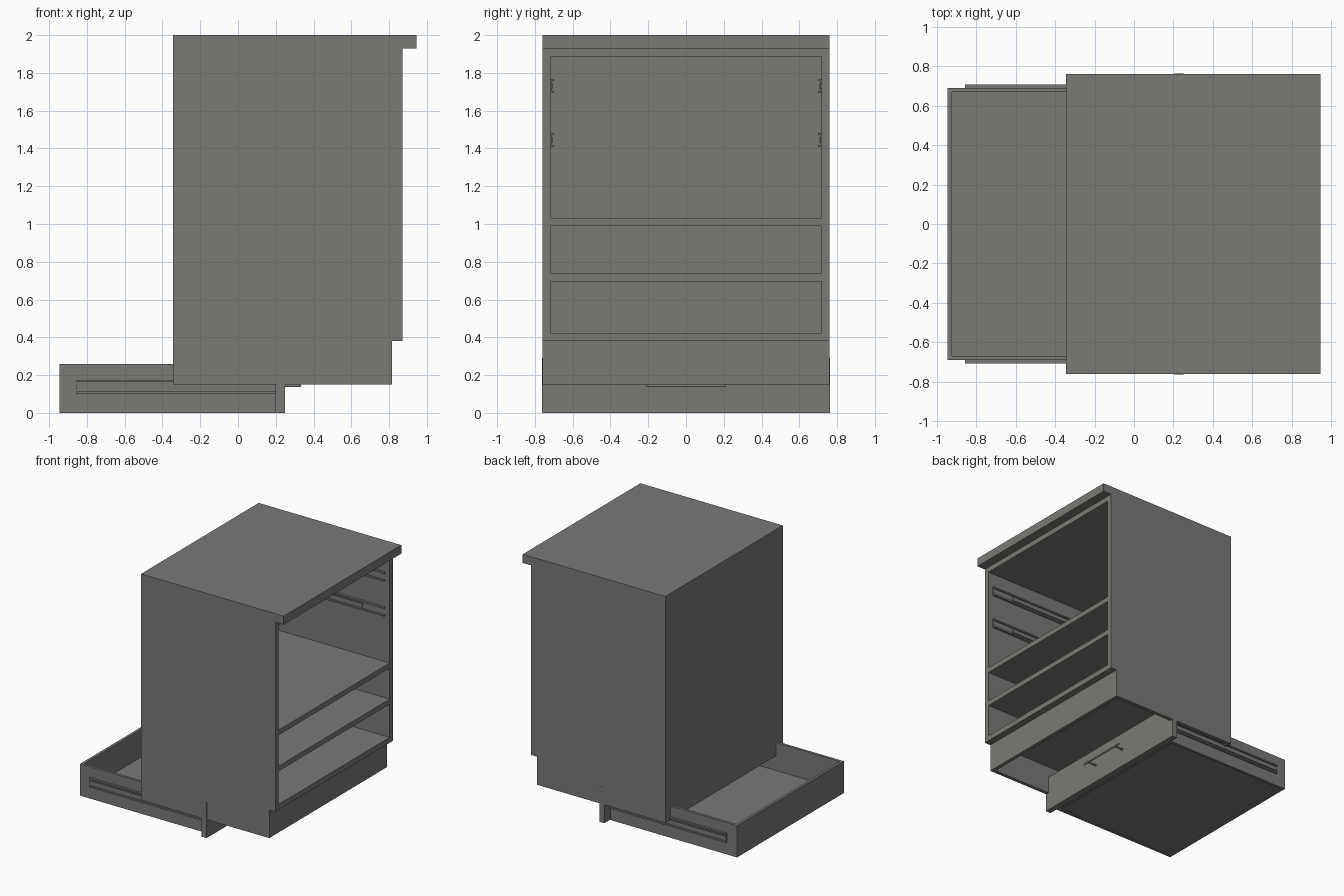
import bpy
import bmesh
import math
from mathutils import Matrix

if "Cube" in bpy.data.objects:
    bpy.data.objects.remove(bpy.data.objects["Cube"])

grey = bpy.data.materials.new("warm grey")
grey.diffuse_color = (0.20, 0.192, 0.182, 1)
grey.use_nodes = True
grey.node_tree.nodes["Principled BSDF"].inputs["Base Color"].default_value = grey.diffuse_color


def finish(name, bm):
    mesh = bpy.data.meshes.new(name)
    bm.to_mesh(mesh)
    bm.free()
    mesh.materials.append(grey)
    obj = bpy.data.objects.new(name, mesh)
    bpy.context.collection.objects.link(obj)
    return obj


def add_box(bm, x, y, z):
    size = Matrix.Diagonal((x[1] - x[0], y[1] - y[0], z[1] - z[0], 1))
    centre = Matrix.Translation((sum(x) / 2, sum(y) / 2, sum(z) / 2))
    bmesh.ops.create_cube(bm, size=1, matrix=centre @ size)


def box(name, x, y, z):
    bm = bmesh.new()
    add_box(bm, x, y, z)
    return finish(name, bm)


def side_pair(name, x, y, z):
    """A part on the +y side and its mirror on the -y side."""
    box(name + "_back", x, y, z)
    box(name + "_front", x, (-y[1], -y[0]), z)


def slide(name, x0, x1, z0, y_wall, y_face, short):
    """Channel runner: web on the wall, two lips, and a shorter inner rail."""
    for s, tag in ((1, "back"), (-1, "front")):
        bm = bmesh.new()
        y = lambda a, b: tuple(sorted((s * a, s * b)))
        t = (y_face - y_wall)
        z1 = z0 + 0.075
        add_box(bm, (x0, x1), y(y_wall, y_wall + t * 0.3), (z0, z1))
        add_box(bm, (x0, x1), y(y_wall, y_face), (z0, z0 + 0.012))
        add_box(bm, (x0, x1), y(y_wall, y_face), (z1 - 0.012, z1))
        add_box(bm, (x0, x1 - short), y(y_wall, y_wall + t * 0.7),
                (z0 + 0.024, z1 - 0.024))
        finish(name + "_" + tag, bm)


# Cabinet carcass, open towards +x
BACK, FRONT, W, INNER = -0.345, 0.87, 0.76, 0.717
box("countertop", (BACK, 0.945), (-W, W), (1.93, 2.0))
side_pair("side_panel", (BACK, FRONT), (INNER, W), (0.38, 1.93))
box("back_panel", (BACK, BACK + 0.03), (-INNER, INNER), (0.38, 1.93))
for name, z in (("bottom_panel", (0.38, 0.424)), ("lower_shelf", (0.695, 0.737)),
                ("upper_shelf", (0.99, 1.032)), ("top_panel", (1.887, 1.93))):
    box(name, (BACK + 0.03, FRONT), (-INNER, INNER), z)

# Runners inside the cabinet
for i, z in enumerate((1.407, 1.693)):
    slide("cabinet_runner_%d" % (i + 1), -0.22, 0.83, z, INNER, 0.699, 0.2)

# Plinth frame, open underneath
box("plinth_rear_board", (BACK, BACK + 0.03), (-W, W), (0.15, 0.38))
box("plinth_front_board", (0.785, 0.815), (-W, W), (0.15, 0.38))
side_pair("plinth_side", (BACK + 0.03, 0.785), (W - 0.03, W), (0.15, 0.38))

# Low drawer sliding out behind the cabinet
box("drawer_floor", (-0.925, 0.2), (-0.668, 0.668), (0.008, 0.032))
side_pair("drawer_side", (-0.945, 0.2), (0.668, 0.69), (0, 0.26))
box("drawer_rear", (-0.945, -0.923), (-0.668, 0.668), (0, 0.26))
box("drawer_inner_front", (0.178, 0.2), (-0.668, 0.668), (0, 0.26))
box("drawer_front", (0.205, 0.25), (-0.762, 0.762), (0, 0.29))
slide("drawer_runner", -0.855, 0.2, 0.10, 0.69, 0.707, 0.01)

# Bar handle with two posts
bm = bmesh.new()


def rod(centre, axis, length):
    rot = Matrix.Rotation(math.pi / 2, 4, axis)
    bmesh.ops.create_cone(bm, cap_ends=True, segments=16, radius1=0.007,
                          radius2=0.007, depth=length,
                          matrix=Matrix.Translation(centre) @ rot)


rod((0.328, 0, 0.143), 'X', 0.42)
for y in (-0.16, 0.16):
    rod((0.287, y, 0.143), 'Y', 0.08)
handle = finish("drawer_handle", bm)
bpy.context.view_layer.objects.active = handle
handle.select_set(True)
bpy.ops.object.shade_smooth_by_angle()
